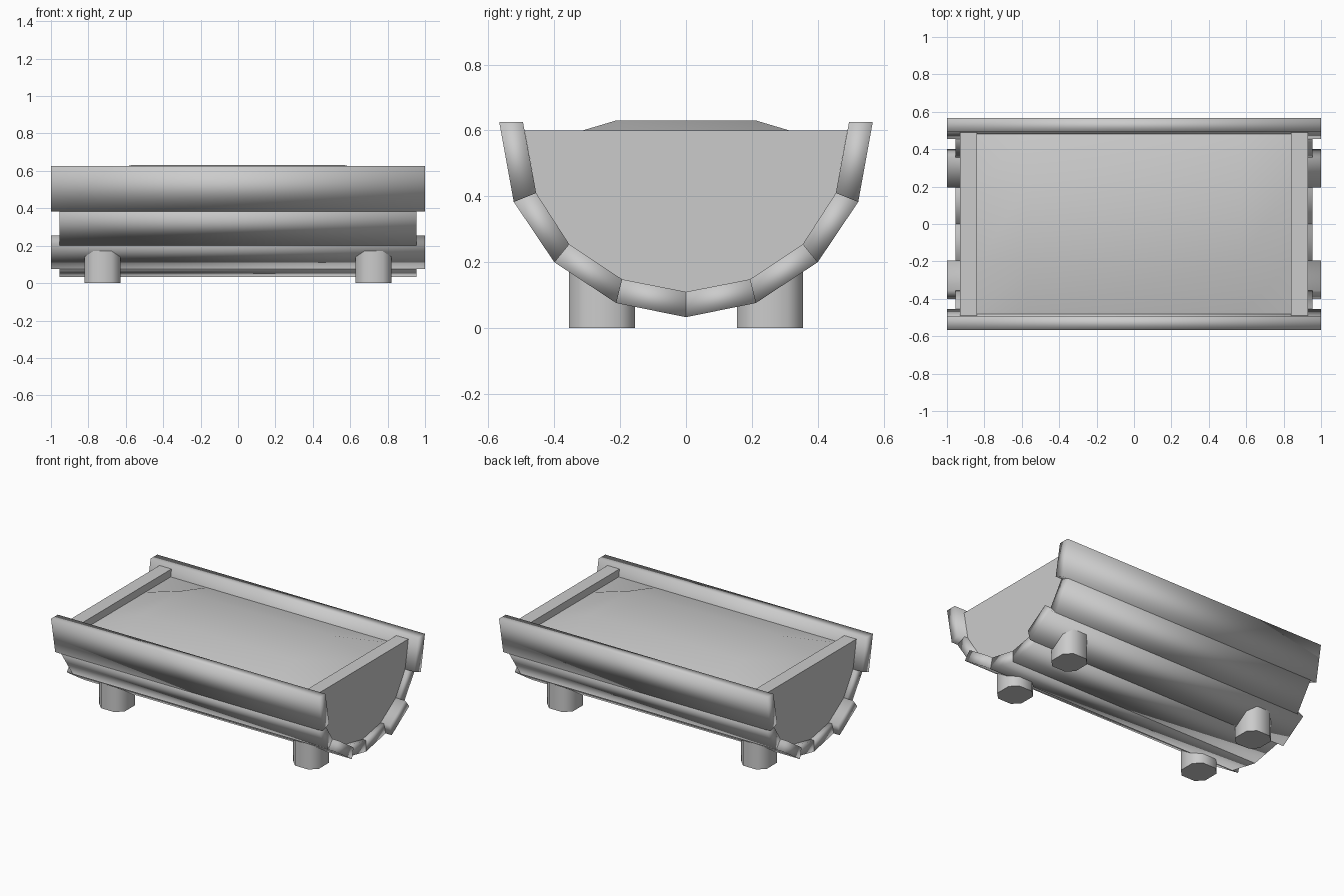
import bpy, math

if "Cube" in bpy.data.objects:
    bpy.data.objects.remove(bpy.data.objects["Cube"])

# Outer and inner half cross-section of the trough (y, z), rim to keel
OUTER = [(0.567, 0.625), (0.523, 0.383), (0.40, 0.20), (0.212, 0.076), (0.0, 0.033)]
INNER = [(0.495, 0.625), (0.455, 0.41), (0.355, 0.255), (0.194, 0.148), (0.0, 0.11)]
LENGTHS = [1.0, 0.955, 1.0, 0.955]


def make(name, verts, faces):
    mesh = bpy.data.meshes.new(name)
    mesh.from_pydata(verts, [], faces)
    obj = bpy.data.objects.new(name, mesh)
    bpy.context.collection.objects.link(obj)
    return obj


def finish(obj, angle=None):
    # consistent normals, then smooth shading
    bpy.ops.object.select_all(action='DESELECT')
    bpy.context.view_layer.objects.active = obj
    obj.select_set(True)
    bpy.ops.object.mode_set(mode='EDIT')
    bpy.ops.mesh.select_all(action='SELECT')
    bpy.ops.mesh.normals_make_consistent(inside=False)
    bpy.ops.object.mode_set(mode='OBJECT')
    if angle is None:
        bpy.ops.object.shade_smooth()
    else:
        bpy.ops.object.shade_smooth_by_angle(angle=math.radians(angle))


def prism(name, ring0, ring1, angle=None):
    n = len(ring0)
    faces = [tuple(range(n)), tuple(range(2 * n - 1, n - 1, -1))]
    faces += [(i, (i + 1) % n, n + (i + 1) % n, n + i) for i in range(n)]
    obj = make(name, list(ring0) + list(ring1), faces)
    finish(obj, angle)
    return obj


# Planks of alternating length, both sides
for side, label in ((-1, "front"), (1, "back")):
    for i, half in enumerate(LENGTHS):
        section = [OUTER[i], OUTER[i + 1], INNER[i + 1], INNER[i]]
        prism(f"{label}_plank_{i + 1}",
              [(-half, side * y, z) for y, z in section],
              [(half, side * y, z) for y, z in section])

# End boards set in from the plank ends
half_board = [(0.49, 0.60)] + INNER[1:]
board = half_board + [(-y, z) for y, z in reversed(half_board[:-1])]
for side, label in ((-1, "left"), (1, "right")):
    prism(f"{label}_end_board",
          [(side * 0.84, y, z) for y, z in board],
          [(side * 0.93, y, z) for y, z in board], 40)

# Slightly mounded filling
xs = [-0.84, -0.57, 0.57, 0.84]
ys = [-0.482, -0.21, 0.21, 0.482]
verts = [(x, y, 0.631 if 0 < i < 3 and 0 < j < 3 else 0.55)
         for i, x in enumerate(xs) for j, y in enumerate(ys)]
faces = [(i * 4 + j, i * 4 + 4 + j, i * 4 + 5 + j, i * 4 + 1 + j)
         for i in range(3) for j in range(3)]
finish(make("filling", verts, faces))

# Four stubby eight-sided feet
hx, hy, c = 0.096, 0.10, 0.046
octagon = [(hx, hy - c), (hx - c, hy), (c - hx, hy), (-hx, hy - c),
           (-hx, c - hy), (c - hx, -hy), (hx - c, -hy), (hx, c - hy)]
for sx, lx in ((-1, "left"), (1, "right")):
    for sy, ly in ((-1, "front"), (1, "back")):
        prism(f"{ly}_{lx}_foot",
              [(sx * 0.725 + x, sy * 0.255 + y, 0.0) for x, y in octagon],
              [(sx * 0.725 + x, sy * 0.255 + y, 0.18) for x, y in octagon], 50)
